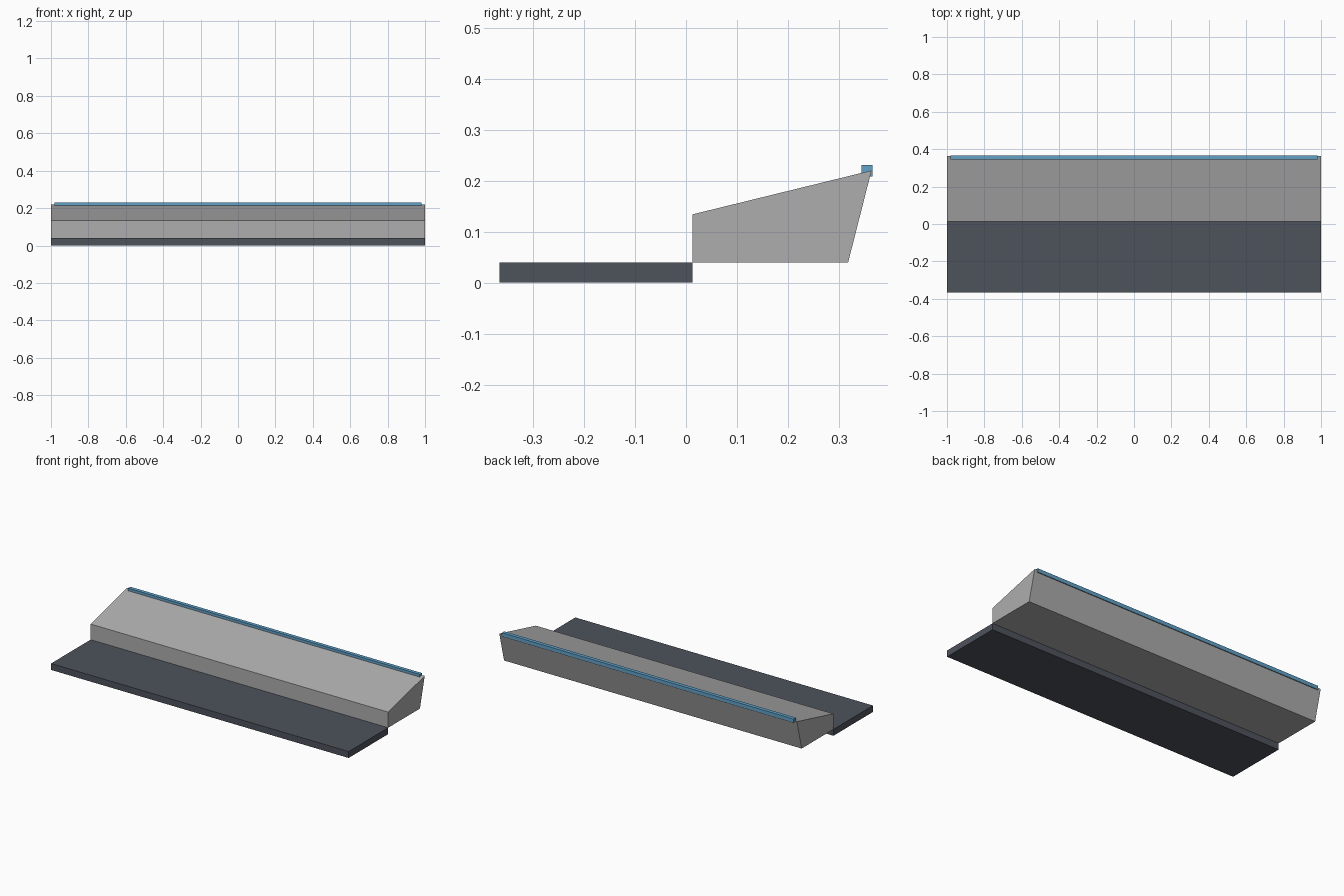
import bpy

cube = bpy.data.objects.get("Cube")
if cube:
    bpy.data.objects.remove(cube, do_unlink=True)


def make_material(name, rgb):
    mat = bpy.data.materials.new(name)
    mat.use_nodes = True
    mat.diffuse_color = (*rgb, 1)
    mat.node_tree.nodes["Principled BSDF"].inputs["Base Color"].default_value = (*rgb, 1)
    return mat


def extrude_profile(name, profile, half_width, mat):
    """Closed prism along x from a counter-clockwise (y, z) outline."""
    n = len(profile)
    verts = [(x, y, z) for x in (-half_width, half_width) for y, z in profile]
    faces = [tuple(reversed(range(n))), tuple(range(n, 2 * n))]
    for i in range(n):
        j = (i + 1) % n
        faces.append((i, j, j + n, i + n))
    mesh = bpy.data.meshes.new(name)
    mesh.from_pydata(verts, [], faces)
    mesh.materials.append(mat)
    obj = bpy.data.objects.new(name, mesh)
    bpy.context.collection.objects.link(obj)
    return obj


def rectangle(y0, y1, z0, z1):
    return [(y0, z0), (y1, z0), (y1, z1), (y0, z1)]


slate = make_material("dark slate", (0.075, 0.085, 0.105))
grey = make_material("light grey", (0.42, 0.42, 0.425))
blue = make_material("sky blue", (0.12, 0.36, 0.58))

# Flat front slab
extrude_profile("base_slab", rectangle(-0.366, 0.013, 0, 0.039), 1, slate)

# Sloped body overhanging behind the slab
wedge = [(0.013, 0.039), (0.318, 0.039), (0.364, 0.22), (0.013, 0.134)]
extrude_profile("sloped_body", wedge, 1, grey)

# Thin strip along the top rear edge
extrude_profile("edge_strip", rectangle(0.344, 0.366, 0.208, 0.231), 0.98, blue)
